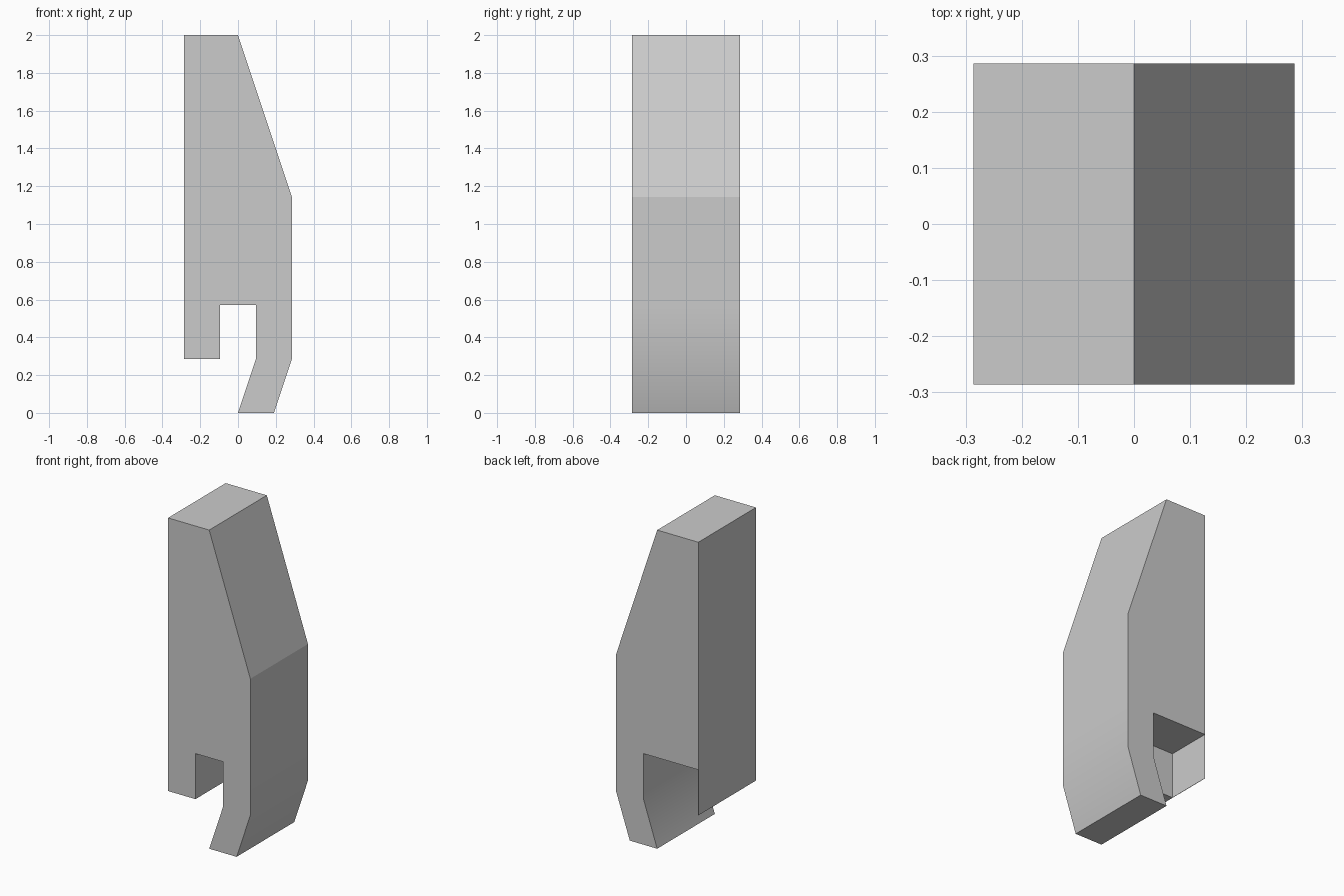
import bpy
import bmesh
import math

default = bpy.data.objects.get("Cube")
if default:
    bpy.data.objects.remove(default, do_unlink=True)

UNIT = 2 / 7            # half width, half depth and leg step height
SLOT = UNIT / 3         # half width of the slot
FOOT = 2 * SLOT         # width of the leg and of the tab

grey = bpy.data.materials.new("plain grey")
grey.use_nodes = True
colour = (0.6, 0.6, 0.6, 1)
grey.diffuse_color = colour
grey.node_tree.nodes["Principled BSDF"].inputs["Base Color"].default_value = colour


def extrude_profile(name, profile, y_front, y_back):
    """Extrude an x-z outline from y_front to y_back."""
    bm = bmesh.new()
    face = bm.faces.new([bm.verts.new((x, y_front, z)) for x, z in profile])
    result = bmesh.ops.extrude_face_region(bm, geom=[face])
    moved = [v for v in result["geom"] if isinstance(v, bmesh.types.BMVert)]
    bmesh.ops.translate(bm, verts=moved, vec=(0, y_back - y_front, 0))
    bmesh.ops.recalc_face_normals(bm, faces=bm.faces)
    mesh = bpy.data.meshes.new(name)
    bm.to_mesh(mesh)
    bm.free()
    mesh.materials.append(grey)
    obj = bpy.data.objects.new(name, mesh)
    bpy.context.collection.objects.link(obj)
    return obj


def rectangle(x0, x1, z0, z1):
    return [(x0, z0), (x1, z0), (x1, z1), (x0, z1)]


# Main block with the sloped shoulder
extrude_profile("body", [(-UNIT, 2 * UNIT), (UNIT, 2 * UNIT), (UNIT, 4 * UNIT),
                         (0, 2), (-UNIT, 2)], -UNIT, UNIT)

# Bent leg, softly shaded across its bend
leg = extrude_profile("bent_leg", [(0, 0), (FOOT, 0), (UNIT, UNIT), (UNIT, 2 * UNIT),
                                   (SLOT, 2 * UNIT), (SLOT, UNIT)], -UNIT, UNIT)
bpy.ops.object.select_all(action="DESELECT")
leg.select_set(True)
bpy.context.view_layer.objects.active = leg
bpy.ops.object.shade_smooth_by_angle(angle=math.radians(30))

# Short tab on the front half only
extrude_profile("front_tab", rectangle(-UNIT, -SLOT, UNIT, 2 * UNIT), -UNIT, 0)

# Thin side wall continuing the tab's outer face to the back
extrude_profile("side_wall", rectangle(-UNIT, -UNIT + 0.002, UNIT, 2 * UNIT), 0, UNIT)
